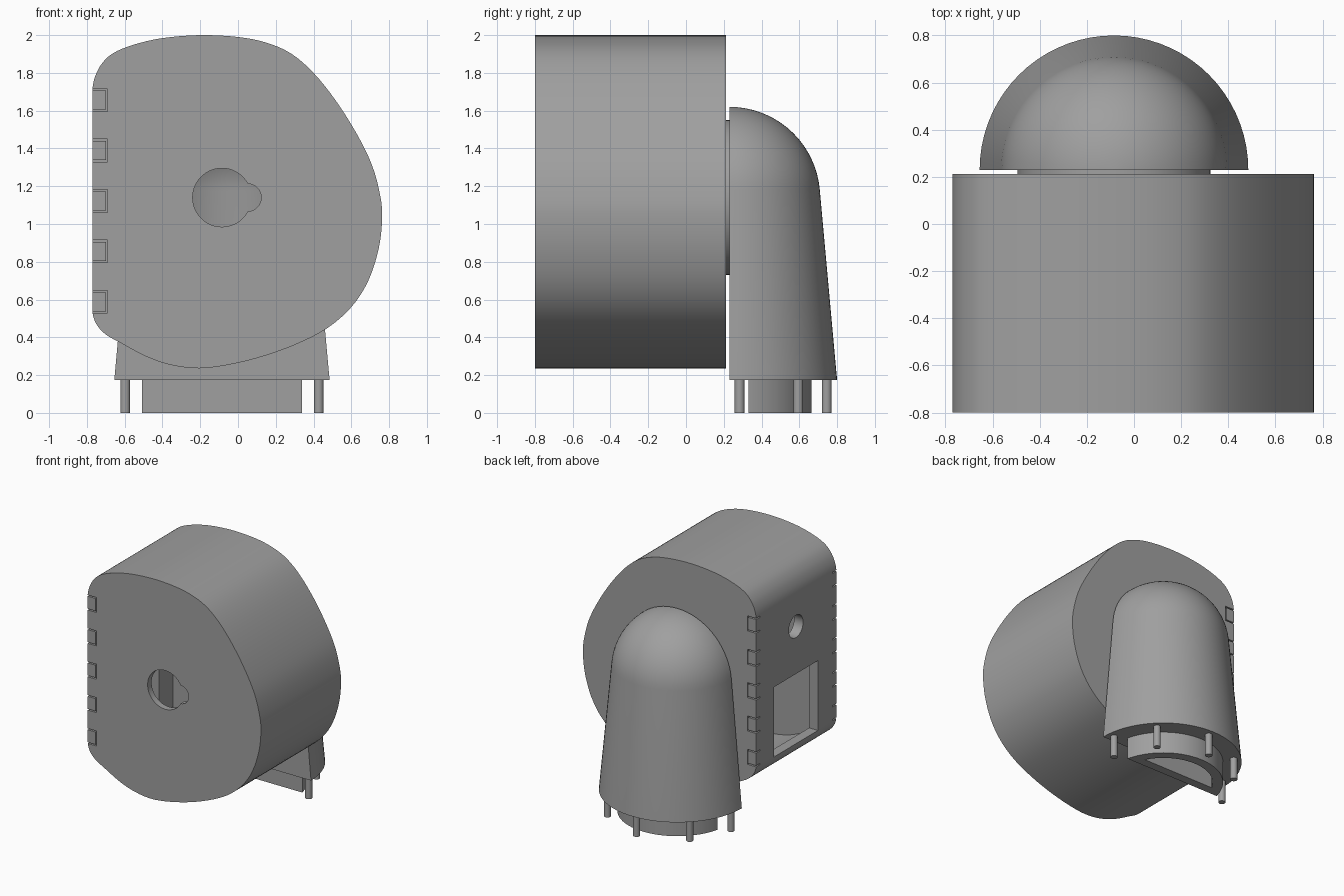
import bpy, bmesh, math
from mathutils import Vector, Matrix

if "Cube" in bpy.data.objects:
    bpy.data.objects.remove(bpy.data.objects["Cube"])

CX, CY, CZ = -0.085, 0.23, 1.14      # axis of the neck and of the bore
FRONT, BACK, PLATE, WALL = -0.80, 0.213, 0.05, 0.08

grey = bpy.data.materials.new("grey plastic")
grey.diffuse_color = (0.35, 0.35, 0.35, 1)
grey.use_nodes = True
grey.node_tree.nodes["Principled BSDF"].inputs["Base Color"].default_value = grey.diffuse_color


def finish(name, bm):
    bmesh.ops.recalc_face_normals(bm, faces=bm.faces)
    me = bpy.data.meshes.new(name)
    bm.to_mesh(me)
    bm.free()
    me.materials.append(grey)
    ob = bpy.data.objects.new(name, me)
    bpy.context.collection.objects.link(ob)
    return ob


def select(ob):
    bpy.ops.object.select_all(action='DESELECT')
    ob.select_set(True)
    bpy.context.view_layer.objects.active = ob


def smooth(ob):
    select(ob)
    bpy.ops.object.shade_smooth_by_angle(angle=math.radians(30))


def cut(ob, *cutters):
    """Subtract each cutter; fall back to another solver if the part vanishes."""
    for c in cutters:
        before = ob.data.copy()
        for solver in ('EXACT', 'MANIFOLD', 'FLOAT'):
            m = ob.modifiers.new("cut", 'BOOLEAN')
            m.operation, m.solver, m.object = 'DIFFERENCE', solver, c
            select(ob)
            bpy.ops.object.modifier_apply(modifier=m.name)
            if len(ob.data.polygons) > 5:
                break
            ob.modifiers.clear()
            ob.data = before.copy()
        bpy.data.objects.remove(c)


def prism(name, pts, y0, y1):
    """Extrude an x-z outline along y."""
    bm = bmesh.new()
    a, b = ([bm.verts.new((x, y, z)) for x, z in pts] for y in (y0, y1))
    bm.faces.new(a)
    bm.faces.new(b[::-1])
    for i in range(len(a)):
        j = (i + 1) % len(a)
        bm.faces.new((a[j], a[i], b[i], b[j]))
    return finish(name, bm)


def box(name, x0, x1, y0, y1, z0, z1):
    return prism(name, [(x0, z0), (x1, z0), (x1, z1), (x0, z1)], y0, y1)


def rod(name, centre, r, length, axis='Z', seg=48):
    bm = bmesh.new()
    bmesh.ops.create_cone(bm, cap_ends=True, segments=seg, radius1=r, radius2=r, depth=length)
    rot = {'Z': Matrix(), 'Y': Matrix.Rotation(math.pi / 2, 4, 'X'),
           'X': Matrix.Rotation(math.pi / 2, 4, 'Y')}[axis]
    bmesh.ops.transform(bm, matrix=Matrix.Translation(centre) @ rot.to_4x4(), verts=bm.verts)
    return finish(name, bm)


def half_lathe(name, prof, y_cut, seg=72):
    """Turn an (r, z) profile about the vertical neck axis, keep only y > y_cut."""
    bm = bmesh.new()
    rings = [[bm.verts.new((CX + r * math.cos(2 * math.pi * i / seg),
                            CY + r * math.sin(2 * math.pi * i / seg), z))
              for i in range(seg)] for r, z in prof]
    for a, b in zip(rings, rings[1:]):
        for i in range(seg):
            j = (i + 1) % seg
            bm.faces.new((a[i], a[j], b[j], b[i]))
    bmesh.ops.remove_doubles(bm, verts=bm.verts, dist=1e-5)
    bmesh.ops.bisect_plane(bm, geom=bm.verts[:] + bm.edges[:] + bm.faces[:], dist=1e-5,
                           plane_co=(0, y_cut, 0), plane_no=(0, 1, 0), clear_inner=True)
    bmesh.ops.holes_fill(bm, edges=[e for e in bm.edges if e.is_boundary], sides=0)
    return finish(name, bm)


# Housing outline: curved run from the top of the flat left side round to its foot
KEYS = [(-.77, 1.72), (-.755, 1.785), (-.72, 1.85), (-.66, 1.905), (-.55, 1.95), (-.4, 1.984),
        (-.2, 2.0), (0, 1.99), (.15, 1.96), (.28, 1.903), (.4, 1.80), (.52, 1.65), (.63, 1.475),
        (.71, 1.31), (.753, 1.15), (.763, 1.03), (.745, .87), (.69, .70), (.60, .56),
        (.47, .447), (.3, .36), (.1, .29), (-.1, .246), (-.24, .237), (-.38, .26),
        (-.5, .305), (-.62, .37), (-.7, .415), (-.75, .47), (-.77, .53)]


def spline(keys, n=4):
    k = [Vector(p) for p in [(-.77, 1.65)] + keys + [(-.77, .6)]]
    out = []
    for a, b, c, d in zip(k, k[1:], k[2:], k[3:]):
        for i in range(n):
            t = i / n
            out.append(0.5 * (2 * b + (c - a) * t + (2 * a - 5 * b + 4 * c - d) * t * t
                              + (3 * b - a - 3 * c + d) * t ** 3))
    return out + [k[-2]]


# Cavity outline: offset inward, closed by a straight inner face behind the flat side
outline = spline(KEYS)
inner = []
for a, p, b in zip(outline, outline[1:], outline[2:]):
    d = (b - a).normalized()
    q = p + Vector((d.y, -d.x)) * PLATE
    if q.x > -0.77 + WALL + 0.004:
        inner.append((q.x, q.y))
inner = [(-0.77 + WALL, inner[0][1] - .01)] + inner + [(-0.77 + WALL, inner[-1][1] + .01)]

# Hollow housing
housing = prism("housing", [tuple(p) for p in outline], FRONT, BACK)
cut(housing, prism("cavity", inner, FRONT + PLATE, BACK - PLATE))

# Keyhole in the front: large circle joined to a small lobe
key = []
for i in range(49):
    a = math.radians(28.1 + (360 - 56.2) * i / 48)
    key.append((CX + .155 * math.cos(a), CZ + .155 * math.sin(a)))
for i in range(17):
    a = math.radians(-84 + 168 * i / 16)
    key.append((.05 + .073 * math.cos(a), CZ + .073 * math.sin(a)))
cut(housing, prism("keyhole_cutter", key, FRONT - .1, FRONT + .1),
    # Neck bore in the back
    rod("bore_cutter", (CX, .2, CZ), .33, .2, 'Y', 64),
    # Window and round port in the flat side
    box("window_cutter", -.9, -.6, -.57, -.01, .52, 1.08),
    rod("port_cutter", (-.77, -.29, 1.46), .09, .3, 'X'))

# Finger joints: slots along both plates, each with a tab of the side panel inside
for k in range(5):
    z = .588 + .267 * k
    for n, y0, y1 in (("front", FRONT, FRONT + PLATE), ("back", BACK - PLATE, BACK)):
        o0, o1 = (y0 - .05, y1 - .002) if n == "front" else (y0 + .002, y1 + .05)
        cut(housing, box("slot_cutter", -.9, -.692, o0, o1, z - .06, z + .06))
        box(f"{n}_tab_{k + 1}", -.77, -.70, y0, y1, z - .05, z + .05)
smooth(housing)

# Thin spacer ring between housing and neck
spacer = rod("spacer_ring", (CX, .2215, CZ), .41, .017, 'Y', 64)
cut(spacer, rod("spacer_cutter", (CX, .22, CZ), .33, .2, 'Y', 64))
smooth(spacer)


# Hollow neck: flared half cone with a half dome on top
def dome(r, foot_r, foot_z):
    arc = [(r * math.cos(math.radians(a)), CZ + r * math.sin(math.radians(a)))
           for a in range(5, 90, 5)]
    return [(0, foot_z), (foot_r, foot_z)] + arc + [(0, CZ + r)]


neck = half_lathe("neck", dome(.48, .57, .173), CY)
cut(neck, half_lathe("neck_cavity", dome(.40, .48, .255), CY + WALL),
    rod("neck_bore", (CX, .25, CZ), .33, .2, 'Y', 64),
    half_lathe("neck_floor_hole", [(0, .1), (.36, .1), (.36, .3), (0, .3)], .40))
smooth(neck)

# Half-round plug under the neck
plug = half_lathe("plug", [(0, 0), (.435, 0), (.435, .174), (0, .174)], .33)
cut(plug, half_lathe("plug_hole", [(0, -.1), (.36, -.1), (.36, .3), (0, .3)], .40))
smooth(plug)

# Locating pins round the foot
for k, deg in enumerate((6, 45, 90, 135, 174)):
    a = math.radians(deg)
    smooth(rod(f"pin_{k + 1}", (CX + .515 * math.cos(a), CY + .515 * math.sin(a), .0885),
               .026, .177, seg=24))
